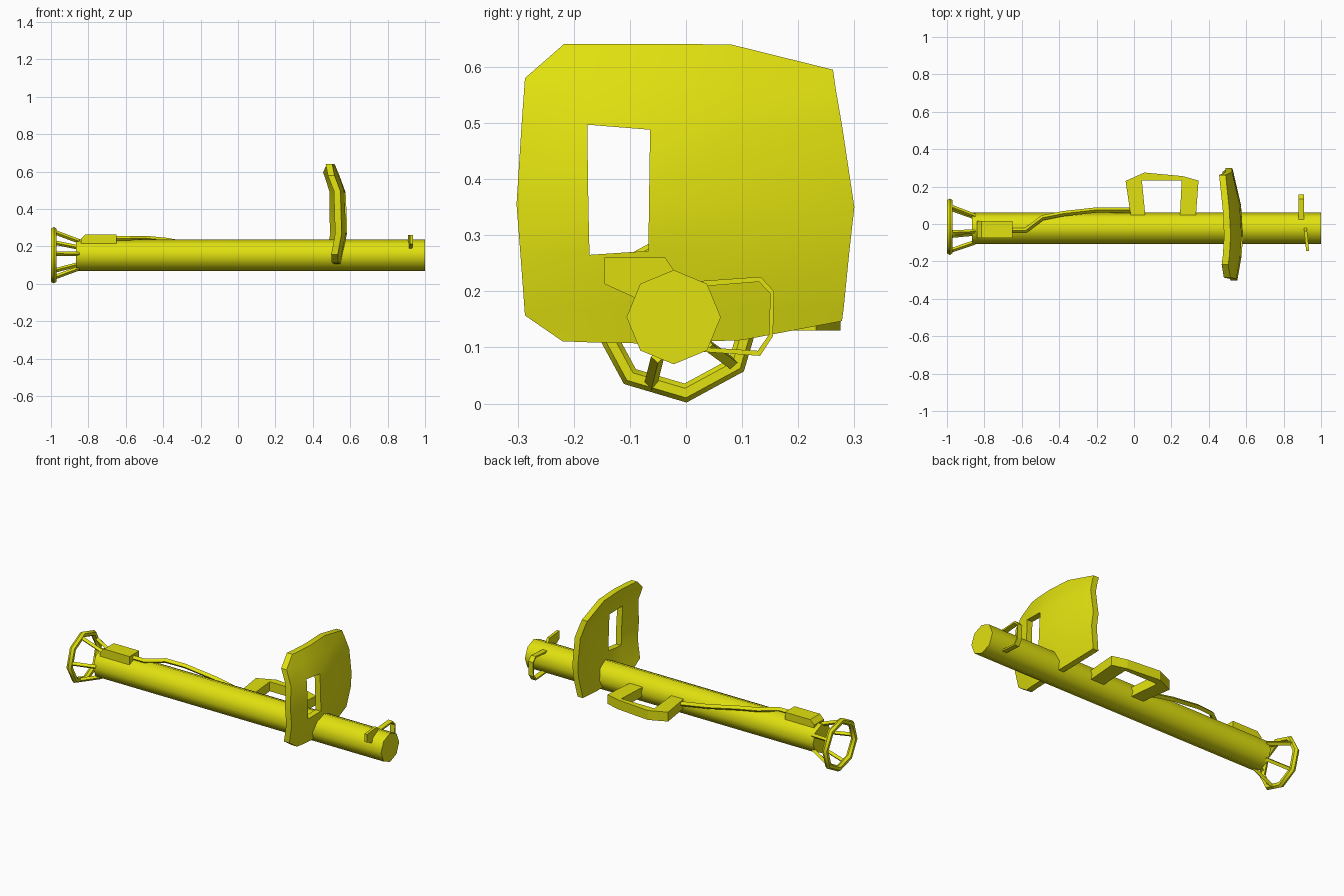
import bpy, bmesh, math
from mathutils import Matrix, Vector

if "Cube" in bpy.data.objects:
    bpy.data.objects.remove(bpy.data.objects["Cube"])

paint = bpy.data.materials.new("yellow paint")
paint.diffuse_color = (0.75, 0.75, 0.005, 1)
paint.use_nodes = True
paint.node_tree.nodes["Principled BSDF"].inputs["Base Color"].default_value = paint.diffuse_color


def finish(ob, name, angle=None):
    ob.name = name
    ob.data.materials.clear()
    ob.data.materials.append(paint)
    if angle:
        ob.data.shade_smooth()
        ob.data.set_sharp_from_angle(angle=math.radians(angle))
    return ob


def from_bmesh(bm, name, angle=None):
    bmesh.ops.recalc_face_normals(bm, faces=bm.faces)
    me = bpy.data.meshes.new(name)
    bm.to_mesh(me)
    bm.free()
    ob = bpy.data.objects.new(name, me)
    bpy.context.collection.objects.link(ob)
    return finish(ob, name, angle)


def prism(name, pts, place, lo, hi):
    """Extrude a 2D outline; place(a, b, h) gives the 3D position."""
    bm = bmesh.new()
    low = [bm.verts.new(place(a, b, lo)) for a, b in pts]
    top = [bm.verts.new(place(a, b, hi)) for a, b in pts]
    bm.faces.new(low)
    bm.faces.new(top[::-1])
    for i in range(len(pts)):
        j = (i + 1) % len(pts)
        bm.faces.new((low[i], top[i], top[j], low[j]))
    return from_bmesh(bm, name)


def rod(name, pts, radius):
    """Square rod swept along a path."""
    cu = bpy.data.curves.new(name, 'CURVE')
    cu.dimensions = '3D'
    cu.bevel_depth = radius
    cu.bevel_resolution = 0
    cu.use_fill_caps = True
    sp = cu.splines.new('POLY')
    sp.points.add(len(pts) - 1)
    for p, co in zip(sp.points, pts):
        p.co = (*co, 1)
    sp.use_smooth = False
    tmp = bpy.data.objects.new(name, cu)
    bpy.context.collection.objects.link(tmp)
    me = bpy.data.meshes.new_from_object(
        tmp.evaluated_get(bpy.context.evaluated_depsgraph_get()))
    bpy.data.objects.remove(tmp)
    ob = bpy.data.objects.new(name, me)
    bpy.context.collection.objects.link(ob)
    return finish(ob, name)


# Main tube: eight-sided cylinder along x
bm = bmesh.new()
bmesh.ops.create_cone(bm, cap_ends=True, segments=8, radius1=0.084, radius2=0.084, depth=1.865,
                      matrix=Matrix.Translation((0.0675, -0.022, 0.154)) @ Matrix.Rotation(math.pi / 2, 4, 'Y'))
from_bmesh(bm, "main_tube", 50)

# Rear guard ring and its five struts
bpy.ops.mesh.primitive_torus_add(major_segments=8, minor_segments=6,
                                 major_radius=0.135, minor_radius=0.017)
ring = finish(bpy.context.object, "rear_ring", 50)
ring.data.transform(Matrix.Translation((-0.985, -0.015, 0.153))
                    @ Matrix.Rotation(math.radians(6), 4, 'X')
                    @ Matrix.Rotation(math.pi / 2, 4, 'Y'))
for k in range(5):
    a = math.radians(-112 + 72 * k)
    c, s = math.cos(a), math.sin(a)
    rod(f"ring_strut_{k + 1}", [(-0.98, -0.015 + 0.127 * c, 0.153 + 0.127 * s),
                                (-0.85, -0.022 + 0.076 * c, 0.154 + 0.076 * s)], 0.012)


# Curved shield with a viewing window
def shield_x(y, z):
    knots = [(0.10, 0.548), (0.28, 0.585), (0.50, 0.575), (0.65, 0.513)]
    for (z0, x0), (z1, x1) in zip(knots, knots[1:]):
        if z <= z1:
            break
    x = x0 + (x1 - x0) * (z - z0) / (z1 - z0)
    return x - 0.47 * (y + 0.05) ** 2


rows = [
    [(-0.22, 0.111), (-0.17, 0.109), (-0.07, 0.107), (0.10, 0.113), (0.278, 0.147)],
    [(-0.287, 0.157), (-0.172, 0.17), (-0.067, 0.17), (0.10, 0.17), (0.281, 0.17)],
    [(-0.295, 0.265), (-0.172, 0.265), (-0.067, 0.272), (0.10, 0.27), (0.291, 0.27)],
    [(-0.302, 0.355), (-0.174, 0.355), (-0.066, 0.355), (0.10, 0.355), (0.30, 0.35)],
    [(-0.293, 0.497), (-0.176, 0.497), (-0.064, 0.488), (0.10, 0.49), (0.279, 0.49)],
    [(-0.287, 0.58), (-0.176, 0.58), (-0.064, 0.58), (0.09, 0.57), (0.267, 0.56)],
    [(-0.217, 0.641), (-0.17, 0.641), (-0.064, 0.641), (0.08, 0.64), (0.262, 0.595)],
]
bm = bmesh.new()
front = [[bm.verts.new((shield_x(y, z), y, z)) for y, z in r] for r in rows]
back = [[bm.verts.new((shield_x(y, z) - 0.035, y, z)) for y, z in r] for r in rows]
twin = {f: b for fr, br in zip(front, back) for f, b in zip(fr, br)}
for i in range(6):
    for j in range(4):
        if j == 1 and i in (2, 3):      # window opening
            continue
        quad = [front[i][j], front[i][j + 1], front[i + 1][j + 1], front[i + 1][j]]
        bm.faces.new(quad)
rim = [e for e in bm.edges if e.is_boundary]
for f in list(bm.faces):
    bm.faces.new([twin[v] for v in reversed(f.verts)])
for e in rim:
    a, b = e.verts
    bm.faces.new((a, b, twin[b], twin[a]))
from_bmesh(bm, "shield", 40)

# Side handle on the back of the tube
prism("side_handle", [(-0.015, 0.03), (-0.045, 0.23), (0.055, 0.275), (0.26, 0.256), (0.345, 0.232),
                      (0.33, 0.03), (0.245, 0.03), (0.255, 0.233), (0.042, 0.233), (0.062, 0.03)],
      lambda a, b, h: Vector((a, b, h)), 0.13, 0.185)

# Battery box on top at the rear
prism("rear_box", [(-0.84, 0.20), (-0.84, 0.24), (-0.815, 0.265), (-0.65, 0.265), (-0.65, 0.20)],
      lambda a, b, h: Vector((a, h, b)), -0.075, 0.015)

# Cable from box to handle
rod("cable", [(-0.66, -0.035, 0.243), (-0.58, -0.035, 0.243), (-0.49, 0.033, 0.243),
              (-0.38, 0.055, 0.232), (-0.2, 0.075, 0.2), (0.0, 0.073, 0.165)], 0.014)

# Sight loop on the back side near the muzzle
prism("sight_loop", [(0.02, 0.218), (0.133, 0.226), (0.157, 0.2), (0.155, 0.12), (0.132, 0.085),
                     (0.02, 0.093), (0.02, 0.101), (0.128, 0.094), (0.148, 0.123),
                     (0.15, 0.196), (0.13, 0.217), (0.02, 0.208)],
      lambda a, b, h: Vector((h, a, b)), 0.88, 0.91)

# Slanted front sight plate
prism("front_sight", [(-0.145, 0.26), (-0.145, 0.213), (-0.09, 0.188), (-0.03, 0.2),
                      (-0.02, 0.235), (-0.037, 0.26)],
      lambda a, b, h: Vector((h - 0.1 * (a + 0.08), a, b)), 0.914, 0.93)
